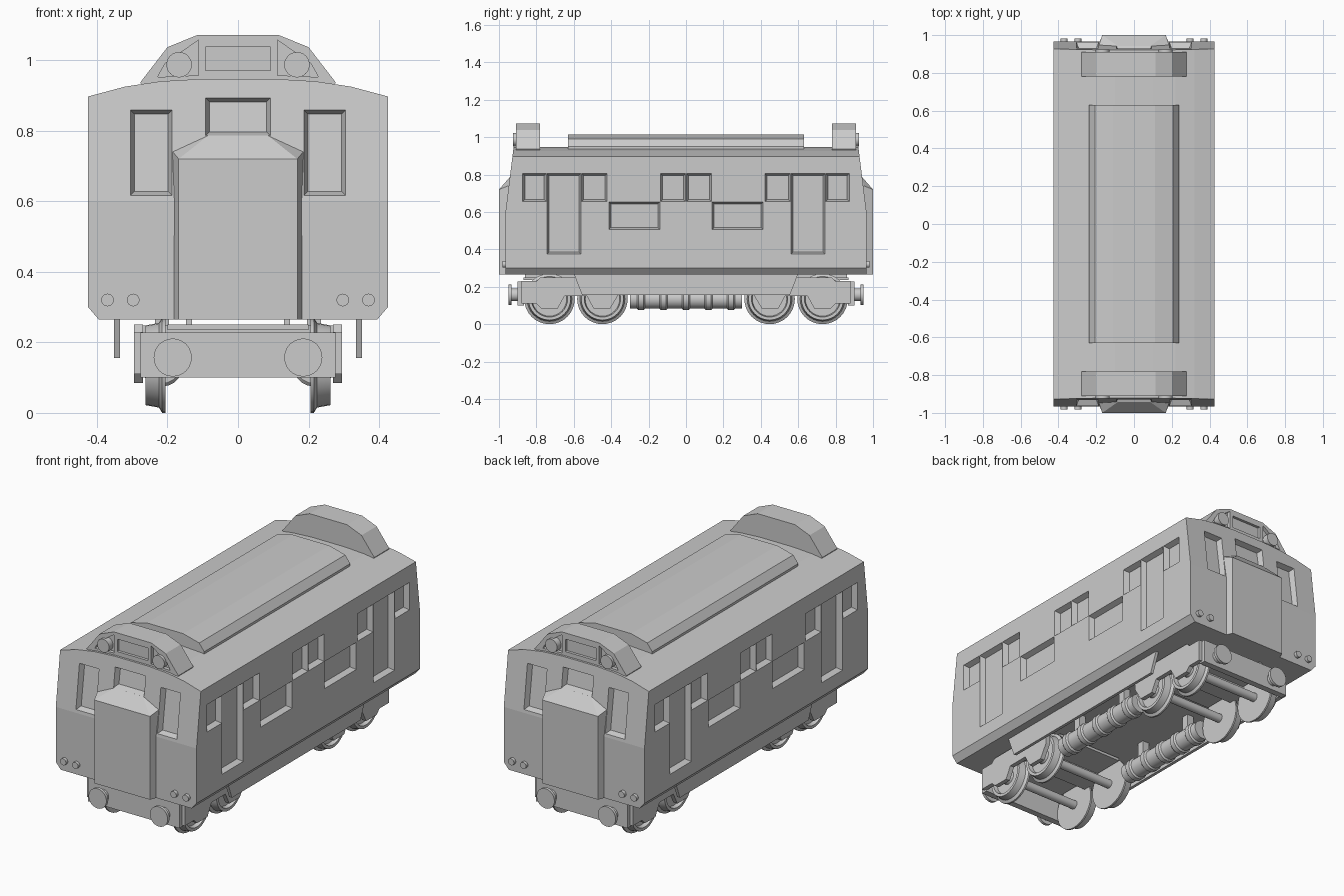
import bpy, bmesh, math
from mathutils import Vector

if "Cube" in bpy.data.objects:
    bpy.data.objects.remove(bpy.data.objects["Cube"])

grey = bpy.data.materials.new("light_grey")
grey.diffuse_color = (0.6, 0.6, 0.6, 1)
grey.use_nodes = True
grey.node_tree.nodes["Principled BSDF"].inputs["Base Color"].default_value = grey.diffuse_color


def finish(bm, name, mirror="", smooth=False):
    """Turn a bmesh into an object, mirrored about the world axes named."""
    bmesh.ops.remove_doubles(bm, verts=bm.verts, dist=1e-5)
    bmesh.ops.recalc_face_normals(bm, faces=bm.faces)
    me = bpy.data.meshes.new(name)
    bm.to_mesh(me)
    bm.free()
    me.materials.append(grey)
    ob = bpy.data.objects.new(name, me)
    bpy.context.collection.objects.link(ob)
    if smooth:
        bpy.ops.object.select_all(action='DESELECT')
        bpy.context.view_layer.objects.active = ob
        ob.select_set(True)
        bpy.ops.object.shade_smooth_by_angle(angle=math.radians(30))
    if mirror:
        m = ob.modifiers.new("mirror", 'MIRROR')
        m.use_axis = ["x" in mirror, "y" in mirror, False]
        m.use_mirror_merge = False
    return ob


def hull(bm, pts):
    vs = [bm.verts.new(p) for p in pts]
    r = bmesh.ops.convex_hull(bm, input=vs)
    junk = [g for g in r["geom_interior"] + r["geom_unused"] if isinstance(g, bmesh.types.BMVert)]
    bmesh.ops.delete(bm, geom=list(set(junk)), context='VERTS')
    fs = [f for f in bm.faces if all(v in vs for v in f.verts)] if not junk else list(bm.faces)
    bmesh.ops.dissolve_limit(bm, angle_limit=0.01, verts=bm.verts, edges=bm.edges)


def box(bm, x, y, z):
    hull(bm, [(a, b, c) for a in x for b in y for c in z])


def prism(bm, pts, axis, lo, hi):
    """Extrude a 2D outline: (x, z) along y or (y, z) along x."""
    put = (lambda p, t: (p[0], t, p[1])) if axis == "y" else (lambda p, t: (t, p[0], p[1]))
    a = [bm.verts.new(put(p, lo)) for p in pts]
    b = [bm.verts.new(put(p, hi)) for p in pts]
    bm.faces.new(a)
    bm.faces.new(b[::-1])
    for i in range(len(pts)):
        j = (i + 1) % len(pts)
        bm.faces.new((a[i], b[i], b[j], a[j]))


def lathe(bm, prof, axis, centre, n=24):
    """Revolve (position, radius) pairs about an x or y axis line."""
    rings = []
    for t, r in prof:
        ring = []
        for k in range(n):
            a = 2 * math.pi * k / n
            u, w = r * math.cos(a), r * math.sin(a)
            d = (t, u, w) if axis == "x" else (u, t, w)
            ring.append(bm.verts.new(Vector(centre) + Vector(d)))
        rings.append(ring)
    for p, q in zip(rings, rings[1:]):
        for k in range(n):
            j = (k + 1) % n
            bm.faces.new((p[k], p[j], q[j], q[k]))
    bm.faces.new(rings[0])
    bm.faces.new(rings[-1][::-1])


def recess(bm, pts, inward, depth, inset):
    """Cutter with sloped reveals, starting from an outline on a surface."""
    d = Vector(inward)
    pts = [Vector(p) for p in pts]
    c = sum(pts, Vector()) / len(pts)
    sgn = lambda v: Vector([math.copysign(1, e) if abs(e) > 0.01 else 0 for e in v])
    rings = [[p - d * 0.02 for p in pts], pts,
             [p + d * depth - inset * (sgn(p - c) - sgn(p - c).project(d)) for p in pts]]
    vs = [[bm.verts.new(p) for p in r] for r in rings]
    for p, q in zip(vs, vs[1:]):
        for k in range(len(p)):
            j = (k + 1) % len(p)
            bm.faces.new((p[k], p[j], q[j], q[k]))
    bm.faces.new(vs[0])
    bm.faces.new(vs[-1])


def cut(target, cutter):
    cutter.hide_render = True
    cutter.hide_viewport = False
    cutter.display_type = 'WIRE'
    m = target.modifiers.new("cut", 'BOOLEAN')
    m.operation, m.solver, m.object = 'DIFFERENCE', 'EXACT', cutter


# Carriage body: extruded section with both ends leaning back above z 0.6
END, SLOPE = 0.965, 0.125
half = [(0.395, 0.265), (0.425, 0.3), (0.425, 0.897), (0.32, 0.925), (0.22, 0.94), (0.1, 0.947)]
bm = bmesh.new()
prism(bm, half + [(-x, z) for x, z in half[::-1]], "y", -END, END)
for s in (-1, 1):
    r = bmesh.ops.bisect_plane(bm, geom=bm.verts[:] + bm.edges[:] + bm.faces[:],
                               plane_co=(0, s * END, 0.6), plane_no=(0, s, SLOPE), clear_outer=True)
    bmesh.ops.holes_fill(bm, edges=[e for e in bm.edges if e.is_boundary], sides=0)
body = finish(bm, "carriage_body")

# Side windows, doors and panels plus cab side windows
bm = bmesh.new()
for y0, y1, z0, z1 in [(-0.875, -0.745, 0.655, 0.805), (-0.745, -0.56, 0.375, 0.805),
                       (-0.56, -0.42, 0.655, 0.805), (-0.415, -0.138, 0.505, 0.653),
                       (-0.138, 0, 0.655, 0.805)]:
    a, b = y0 + 0.002, y1 - 0.002
    recess(bm, [(0.425, a, z0), (0.425, b, z0), (0.425, b, z1), (0.425, a, z1)], (-1, 0, 0), 0.03, 0.011)


def front(x, z):
    return (x, -END + (z - 0.6) * SLOPE, z)


def cab_window(bm, x0, x1, z0, z1):
    recess(bm, [front(x0, z0), front(x1, z0), front(x1, z1), front(x0, z1)], (0, 1, 0), 0.03, 0.011)


cab_window(bm, 0.187, 0.305, 0.617, 0.858)
cut(body, finish(bm, "window_cutter", "xy"))
bm = bmesh.new()
cab_window(bm, -0.092, 0.092, 0.786, 0.893)
cut(body, finish(bm, "centre_window_cutter", "y"))

# End gangway doors
bm = bmesh.new()
pts = []
for s in (-1, 1):
    pts += [(s * 0.168, -1, 0.265), (s * 0.168, -1, 0.72), (s * 0.185, -0.955, 0.265),
            (s * 0.185, -0.95, 0.74), (s * 0.085, -0.942, 0.786),
            (s * 0.185, -0.935, 0.265), (s * 0.185, -0.935, 0.74), (s * 0.085, -0.935, 0.786)]
hull(bm, pts)
finish(bm, "end_door", "y")

# Raised roof
bm = bmesh.new()
half = [(0.237, 0.93), (0.237, 0.95), (0.207, 0.99), (0.11, 1.015)]
prism(bm, half + [(-x, z) for x, z in half[::-1]], "y", -0.63, 0.63)
finish(bm, "raised_roof")

# Headlight housings with recessed bays
bm = bmesh.new()
half = [(0.27, 0.92), (0.277, 0.937), (0.2, 1.037), (0.113, 1.072)]
prism(bm, half + [(-x, z) for x, z in half[::-1]], "y", -0.91, -0.78)
housing = finish(bm, "headlight_housing", "y")
bm = bmesh.new()
recess(bm, [(x, -0.91, z) for x, z in [(0.112, 0.957), (0.228, 0.952), (0.207, 0.99), (0.112, 1.057)]],
       (0, 1, 0), 0.02, 0)
cut(housing, finish(bm, "lamp_bay_cutter", "xy"))
bm = bmesh.new()
recess(bm, [(x, -0.91, z) for x, z in [(-0.092, 0.97), (0.092, 0.97), (0.092, 1.038), (-0.092, 1.038)]],
       (0, 1, 0), 0.015, 0)
cut(housing, finish(bm, "sign_cutter", "y"))

# Headlamps and small tail lamps
bm = bmesh.new()
lathe(bm, [(-0.925, 0.036), (-0.88, 0.036)], "y", (0.167, 0, 0.987))
finish(bm, "headlamp", "xy", True)
bm = bmesh.new()
for x in (0.297, 0.37):
    lathe(bm, [(-0.982, 0.018), (-0.95, 0.018)], "y", (x, 0, 0.32), 16)
finish(bm, "tail_lamp", "xy", True)

# Side skirts
bm = bmesh.new()
prism(bm, [(-0.6, 0.27), (-0.555, 0.155), (0.555, 0.155), (0.6, 0.27)], "x", 0.335, 0.352)
finish(bm, "side_skirt", "x")

# Buffer beams and buffers
bm = bmesh.new()
box(bm, (-0.277, 0.277), (-0.9, -0.865), (0.1, 0.228))
finish(bm, "buffer_beam", "y")
bm = bmesh.new()
lathe(bm, [(-0.948, 0.054), (-0.932, 0.054), (-0.932, 0.034), (-0.89, 0.034)], "y", (0.185, 0, 0.157))
finish(bm, "buffer", "xy", True)

# Bogie frames: side plates with axle guards, top plate and pivots
bm = bmesh.new()
prism(bm, [(-0.88, 0.23), (-0.88, 0.11), (-0.8, 0.11), (-0.775, 0.085), (-0.685, 0.085), (-0.65, 0.15),
           (-0.53, 0.15), (-0.495, 0.085), (-0.405, 0.085), (-0.36, 0.16), (-0.36, 0.23),
           (-0.42, 0.25), (-0.78, 0.25), (-0.8, 0.23)], "x", 0.27, 0.295)
finish(bm, "bogie_side", "xy")
bm = bmesh.new()
box(bm, (-0.28, 0.28), (-0.645, -0.535), (0.19, 0.248))
finish(bm, "bogie_bolster", "y")
bm = bmesh.new()
box(bm, (-0.2, 0.2), (-0.87, -0.36), (0.235, 0.25))
finish(bm, "bogie_top", "y")
bm = bmesh.new()
box(bm, (0.13, 0.147), (-0.86, -0.4), (0.24, 0.268))
finish(bm, "bogie_mount", "xy")

# Wheels, axle boxes and axles
wheel = [(0.205, 0.001), (0.205, 0.135), (0.215, 0.135), (0.224, 0.12), (0.262, 0.113), (0.262, 0.097),
         (0.24, 0.092), (0.24, 0.04), (0.262, 0.034), (0.262, 0.001)]
for y, label in ((-0.73, "outer"), (-0.447, "inner")):
    bm = bmesh.new()
    lathe(bm, wheel, "x", (0, y, 0.135), 32)
    finish(bm, label + "_wheel", "xy", True)
    bm = bmesh.new()
    lathe(bm, [(-0.27, 0.024), (0.27, 0.024)], "x", (0, y, 0.135), 16)
    finish(bm, label + "_axle", "y", True)

# Ribbed underfloor tanks
bm = bmesh.new()
prof = [(-0.3, 0.052)]
for k in range(5):
    c = -0.24 + k * 0.12
    prof += [(c - 0.022, 0.052), (c - 0.014, 0.06), (c + 0.014, 0.06), (c + 0.022, 0.052)]
lathe(bm, prof + [(0.3, 0.052)], "y", (0.215, 0, 0.135), 20)
finish(bm, "underfloor_tank", "x", True)

# Tank hangers
bm = bmesh.new()
for y in (-0.18, 0.18):
    box(bm, (0.195, 0.235), (y - 0.02, y + 0.02), (0.17, 0.268))
finish(bm, "tank_hanger", "x")
